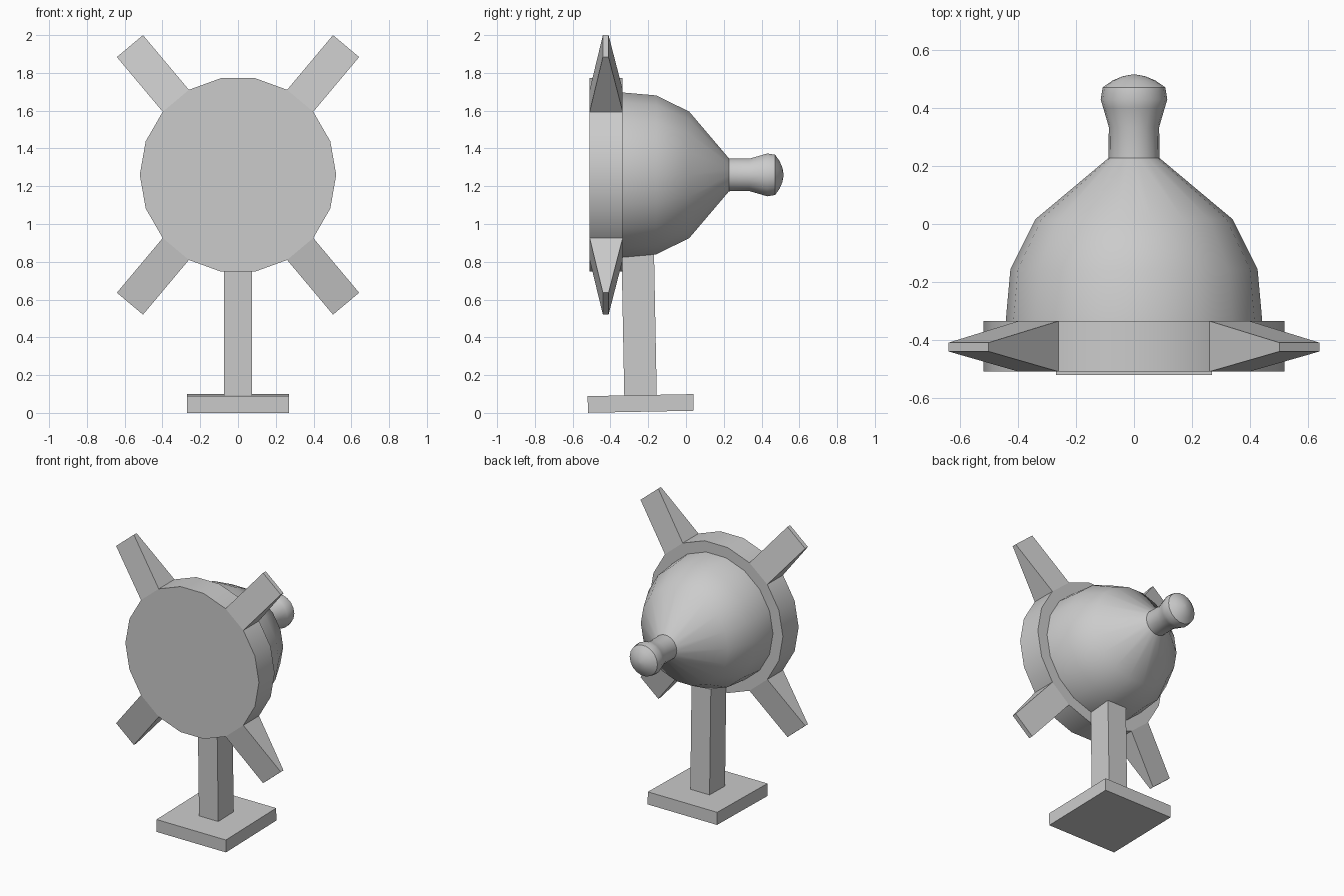
import bpy, bmesh, math
from mathutils import Matrix, Vector

if "Cube" in bpy.data.objects:
    bpy.data.objects.remove(bpy.data.objects["Cube"])

SIDES = 18
CZ = 1.26          # height of the dish axis
TILT = math.radians(1.1)


def finish(name, bm, angle=None):
    bmesh.ops.recalc_face_normals(bm, faces=bm.faces[:])
    me = bpy.data.meshes.new(name)
    bm.to_mesh(me)
    bm.free()
    ob = bpy.data.objects.new(name, me)
    bpy.context.collection.objects.link(ob)
    if angle:
        bpy.ops.object.select_all(action='DESELECT')
        ob.select_set(True)
        bpy.context.view_layer.objects.active = ob
        bpy.ops.object.shade_smooth_by_angle(angle=math.radians(angle))
    return ob


def rim_point(r, deg, y):
    a = math.radians(deg)
    return Vector((r * math.cos(a), y, CZ + r * math.sin(a)))


def lathe(bm, profile):
    """Revolve (radius, y) points about the horizontal axis; cap both ends."""
    rings = [[bm.verts.new(rim_point(r, i * 360 / SIDES, y)) for i in range(SIDES)]
             for r, y in profile]
    for a, b in zip(rings, rings[1:]):
        for i in range(SIDES):
            j = (i + 1) % SIDES
            bm.faces.new((a[i], a[j], b[j], b[i]))
    bm.faces.new(rings[0])
    bm.faces.new(rings[-1])


# dish: flat front disc, domed back, neck and knob
bm = bmesh.new()
lathe(bm, [(0.52, -0.51), (0.52, -0.335), (0.443, -0.335), (0.427, -0.157),
           (0.34, 0.017), (0.088, 0.228), (0.087, 0.335), (0.106, 0.40),
           (0.115, 0.43), (0.108, 0.472), (0.075, 0.495), (0.04, 0.51),
           (0.008, 0.516)])
finish("dish", bm, 30)

# four fins tapering outward from the rim
for name, mid in (("upper_right", 50), ("upper_left", 130),
                  ("lower_left", 230), ("lower_right", 310)):
    bm = bmesh.new()
    a = math.radians(mid)
    out = Vector((math.cos(a), 0, math.sin(a))) * 0.378
    base, tip = [], []
    for deg, yb, yt in ((mid - 10, -0.51, -0.44), (mid + 10, -0.51, -0.44),
                        (mid + 10, -0.335, -0.41), (mid - 10, -0.335, -0.41)):
        base.append(bm.verts.new(rim_point(0.52, deg, yb)))
        tip.append(bm.verts.new(rim_point(0.52, deg, yt) + out))
    for i in range(4):
        j = (i + 1) % 4
        bm.faces.new((base[i], base[j], tip[j], tip[i]))
    bm.faces.new(tip)
    bm.faces.new(base)
    finish("fin_" + name, bm)


def box(name, size, centre):
    """Box on the stand, leaning slightly with the stand's tilt."""
    pivot = Vector((0, -0.24, 0.05))
    bm = bmesh.new()
    bmesh.ops.create_cube(bm, size=1)
    bmesh.ops.scale(bm, vec=size, verts=bm.verts)
    bmesh.ops.translate(bm, vec=Vector(centre) - pivot, verts=bm.verts)
    bmesh.ops.transform(bm, matrix=Matrix.Translation(pivot) @ Matrix.Rotation(TILT, 4, 'X'),
                        verts=bm.verts)
    finish(name, bm)


# stand
box("foot", (0.54, 0.56, 0.088), (0, -0.24, 0.05))
box("post", (0.15, 0.172, 0.79), (0, -0.24, 0.485))
